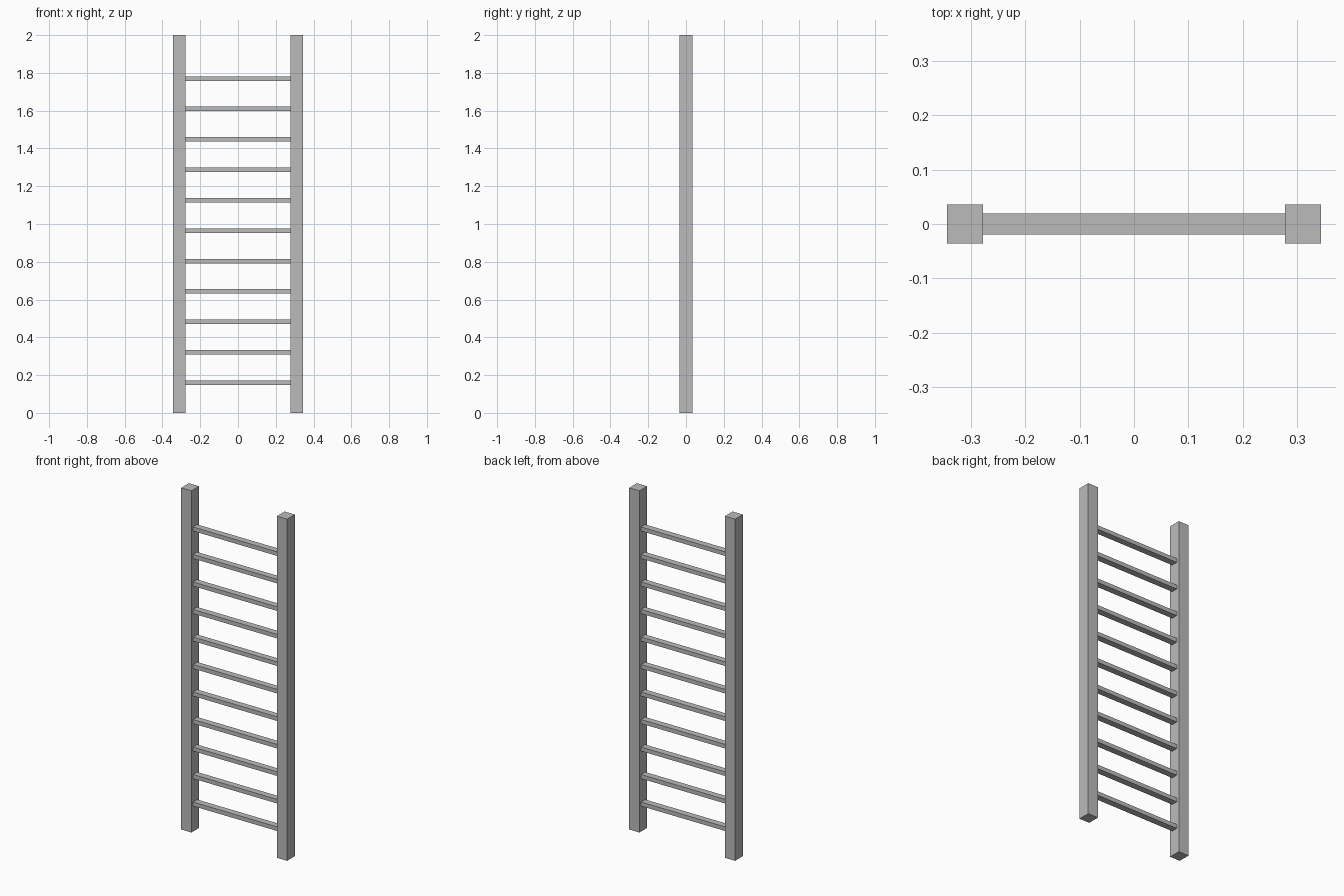
import bpy
import bmesh
from mathutils import Matrix, Vector

cube = bpy.data.objects.get("Cube")
if cube:
    bpy.data.objects.remove(cube, do_unlink=True)

grey = bpy.data.materials.new("plain_grey")
grey.use_nodes = True
colour = (0.5, 0.5, 0.5, 1)
grey.diffuse_color = colour
grey.node_tree.nodes["Principled BSDF"].inputs["Base Color"].default_value = colour


def box(name, size, centre):
    mesh = bpy.data.meshes.new(name)
    bm = bmesh.new()
    bmesh.ops.create_cube(bm, size=1, matrix=Matrix.Diagonal(Vector(size)).to_4x4())
    bm.to_mesh(mesh)
    bm.free()
    mesh.materials.append(grey)
    obj = bpy.data.objects.new(name, mesh)
    obj.location = centre
    bpy.context.collection.objects.link(obj)
    return obj


# Upright rails
HEIGHT = 2.0
RAIL_X, RAIL_WIDTH, RAIL_DEPTH = 0.31, 0.066, 0.071
for side, sign in (("left", 1), ("right", -1)):
    box(side + "_rail", (RAIL_WIDTH, RAIL_DEPTH, HEIGHT), (sign * RAIL_X, 0, HEIGHT / 2))

# Evenly spaced rungs between the inner rail faces
RUNGS, FIRST_Z, SPACING = 11, 0.16, 0.161
rung_length = 2 * RAIL_X - RAIL_WIDTH
for i in range(RUNGS):
    box(f"rung_{i + 1}", (rung_length, 0.038, 0.024), (0, 0, FIRST_Z + i * SPACING))
